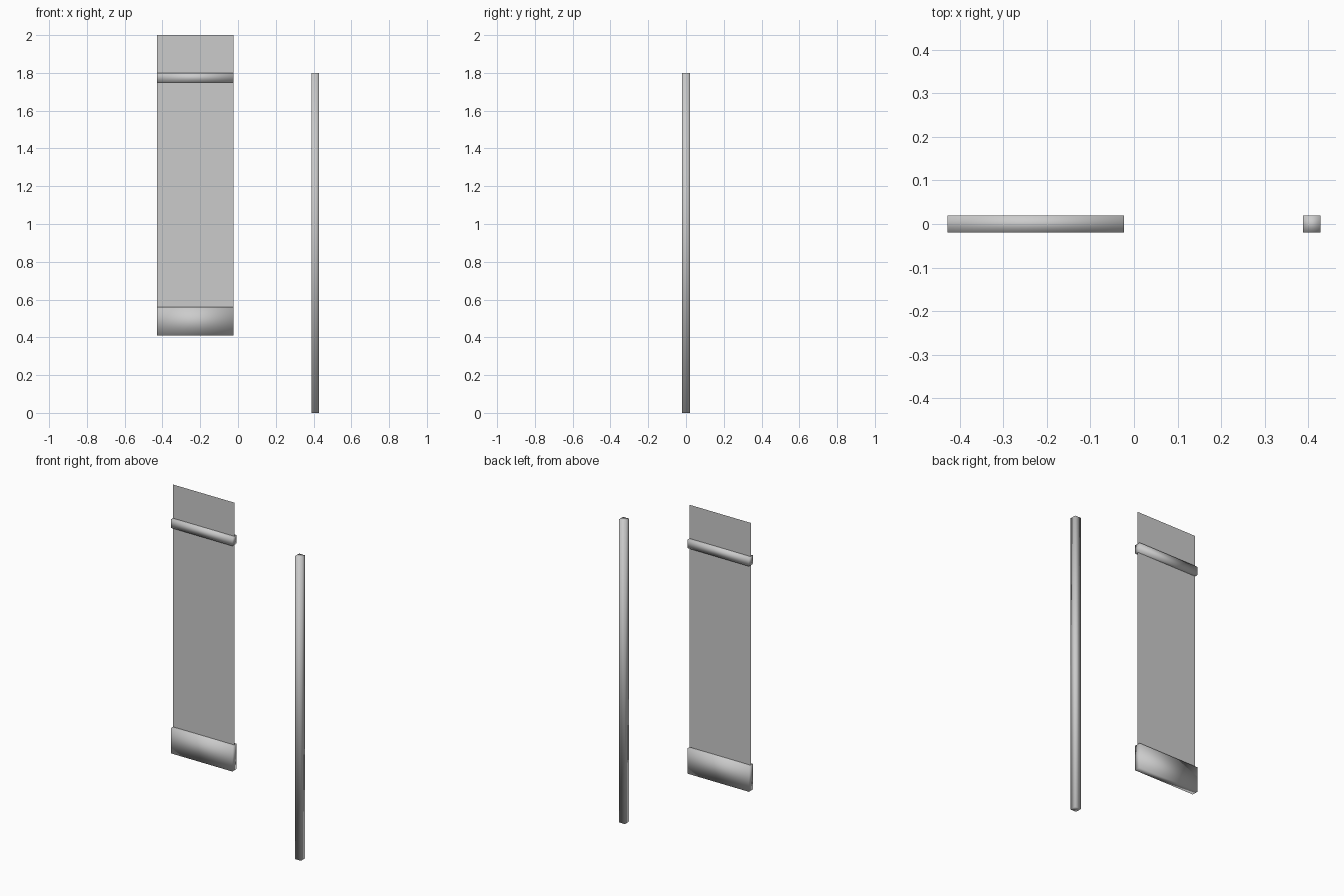
import bpy
import bmesh

if "Cube" in bpy.data.objects:
    bpy.data.objects.remove(bpy.data.objects["Cube"])


def box(name, x0, x1, z0, z1, half_depth):
    """Smooth-shaded box centred on y = 0."""
    bm = bmesh.new()
    bmesh.ops.create_cube(bm, size=1)
    for v in bm.verts:
        v.co.x = x1 if v.co.x > 0 else x0
        v.co.y = half_depth if v.co.y > 0 else -half_depth
        v.co.z = z1 if v.co.z > 0 else z0
    return finish(name, bm)


def finish(name, bm):
    for f in bm.faces:
        f.smooth = True
    mesh = bpy.data.meshes.new(name)
    bm.to_mesh(mesh)
    bm.free()
    obj = bpy.data.objects.new(name, mesh)
    bpy.context.collection.objects.link(obj)
    return obj


LEFT, RIGHT = -0.428, -0.023

# Square pole standing on the ground
box("pole", 0.388, 0.428, 0.0, 1.8, 0.02)

# Horizontal battens holding the cloth
box("upper_batten", LEFT, RIGHT, 1.75, 1.80, 0.02)
box("lower_batten", LEFT, RIGHT, 0.41, 0.56, 0.02)

# Cloth panel, a single sheet through the battens
bm = bmesh.new()
bm.faces.new([bm.verts.new((x, 0, z)) for x, z in
              ((LEFT, 0.412), (RIGHT, 0.412), (RIGHT, 2.0), (LEFT, 2.0))])
finish("cloth_panel", bm)
